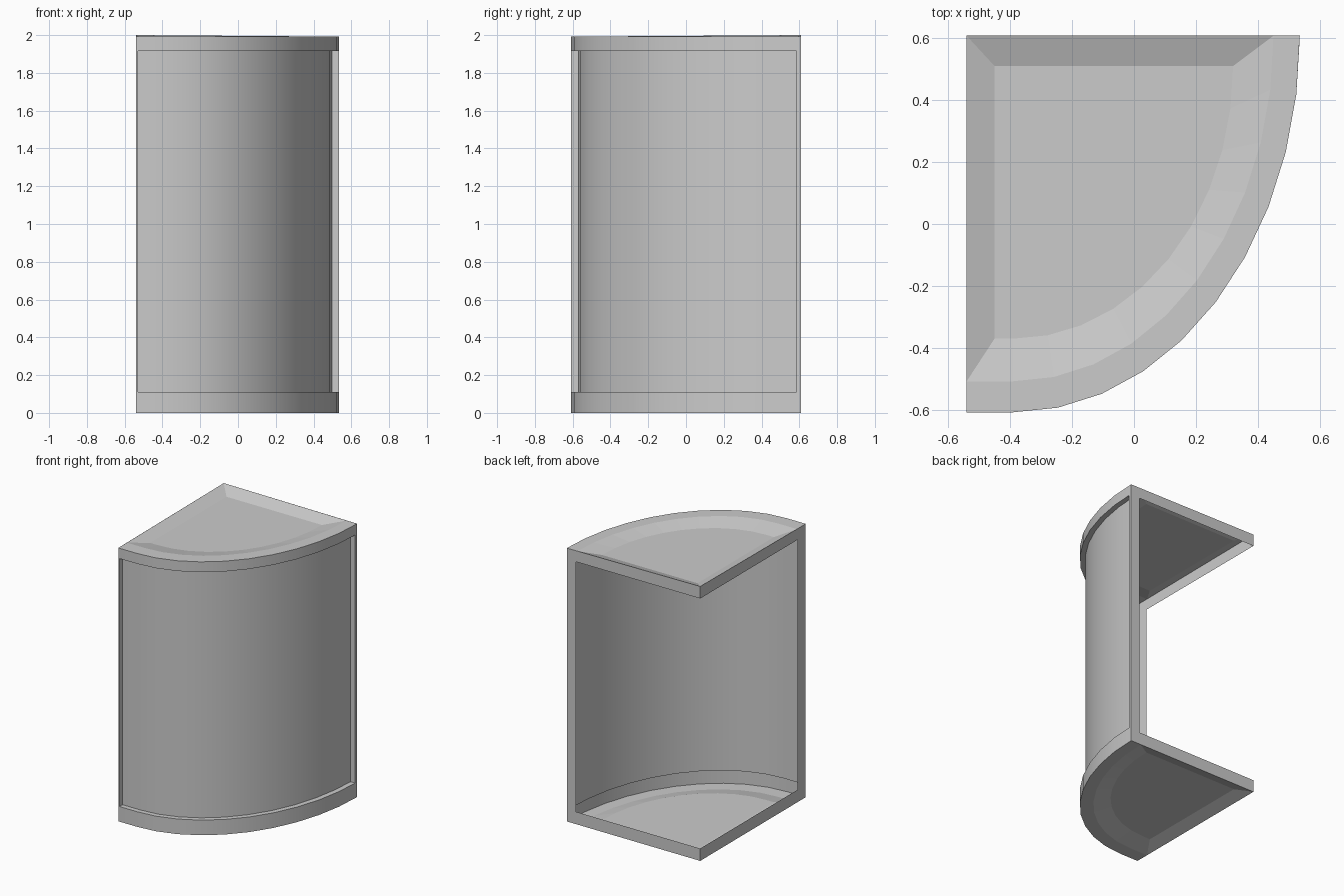
import bpy, bmesh
from math import cos, sin, radians
from mathutils import Vector

if "Cube" in bpy.data.objects:
    bpy.data.objects.remove(bpy.data.objects["Cube"])

CX, L, B = -0.39, -0.54, 0.6075      # arc centre x, left side, back side
Z0, Z1, TOP = 0.11, 1.917, 1.992     # panel bottom, panel top, roof rim
MID = Vector((-0.1, 0.1, 1.0))


def curve(rx, ry, cy=B, end=L, first=None):
    """Quarter ellipse in 9 degree steps plus a short straight end."""
    pts = [(CX + rx * cos(radians(9 * i)), cy - ry * sin(radians(9 * i))) for i in range(11)]
    if first:
        pts[0] = first
    return pts + [(end, cy - ry)]


def at(pts, z):
    return [(x, y, z) for x, y in pts]


def strip(a, b):
    return [(a[i], a[i + 1], b[i + 1], b[i]) for i in range(len(a) - 1)]


def part(name, faces, outward=True, smooth=False):
    """Sheet object whose faces point away from (or towards) the middle."""
    bm = bmesh.new()
    for f in faces:
        face = bm.faces.new([bm.verts.new(p) for p in f])
        face.normal_update()
        out = face.normal.dot(face.calc_center_median() - MID) > 0
        if out != outward:
            face.normal_flip()
        face.smooth = smooth
    bmesh.ops.remove_doubles(bm, verts=bm.verts, dist=0.0005)
    me = bpy.data.meshes.new(name)
    bm.to_mesh(me)
    bm.free()
    ob = bpy.data.objects.new(name, me)
    bpy.context.collection.objects.link(ob)
    return ob


outer = curve(0.925, 1.215)
rim = curve(0.84, 1.115)
tray = curve(0.71, 0.88, cy=0.51, end=-0.45)
hole = curve(0.925, 1.215, end=-0.53, first=(0.534, 0.585))
pane = curve(0.887, 1.18, end=-0.53, first=(0.497, 0.585))


# Recessed roof and base: rim band, sloped border, sunken middle
def cap(name, z, z_corner, z_tray):
    o, r, t = at(outer, z), at(rim, z), at(tray, z_tray)
    corner, inner = (L, B, z_corner), (-0.45, 0.51, z_tray)
    part(name, strip(o, r) + strip(r, t) + [
        (corner, r[0], t[0], inner),
        (r[-1], corner, inner, t[-1]),
        [inner] + t])


cap("roof", TOP, 2.0, 1.962)
cap("base", 0.0, 0.0, 0.03)

# Curved rails above and below the panel
part("lower_rail", strip(at(outer, 0), at(outer, Z0)), smooth=True)
part("upper_rail", strip(at(outer, Z1), at(outer, TOP)), smooth=True)

# Recessed curved panel with its ledges and end flanges
part("curved_panel", strip(at(pane, Z0), at(pane, Z1)), smooth=True)
for name, z in (("lower_ledge", Z0), ("upper_ledge", Z1)):
    part(name, strip(at(hole, z), at(pane, z)), outward=False)
for name, i in (("right", 0), ("left", -1)):
    a, b, c = outer[i], hole[i], pane[i]
    part(name + "_flange", strip(at([a, b], Z0), at([a, b], Z1)))
    part(name + "_step", strip(at([b, c], Z0), at([b, c], Z1)), outward=False)


# Open frames on the two flat sides: bottom bar, post, top bar
def frame(name, corner, end, post):
    def quad(p, q, za, zb, zc, zd):
        return ((*p, za), (*q, zb), (*q, zc), (*p, zd))
    lo, hi = 0.09, 1.912
    part(name, [quad(corner, end, 0, 0, lo, lo),
                quad(post, end, lo, lo, hi, hi),
                quad(corner, end, hi, hi, TOP, 2.0)])


frame("back_frame", (L, B), outer[0], (0.46, B))
frame("side_frame", (L, B), outer[-1], (L, -0.515))
